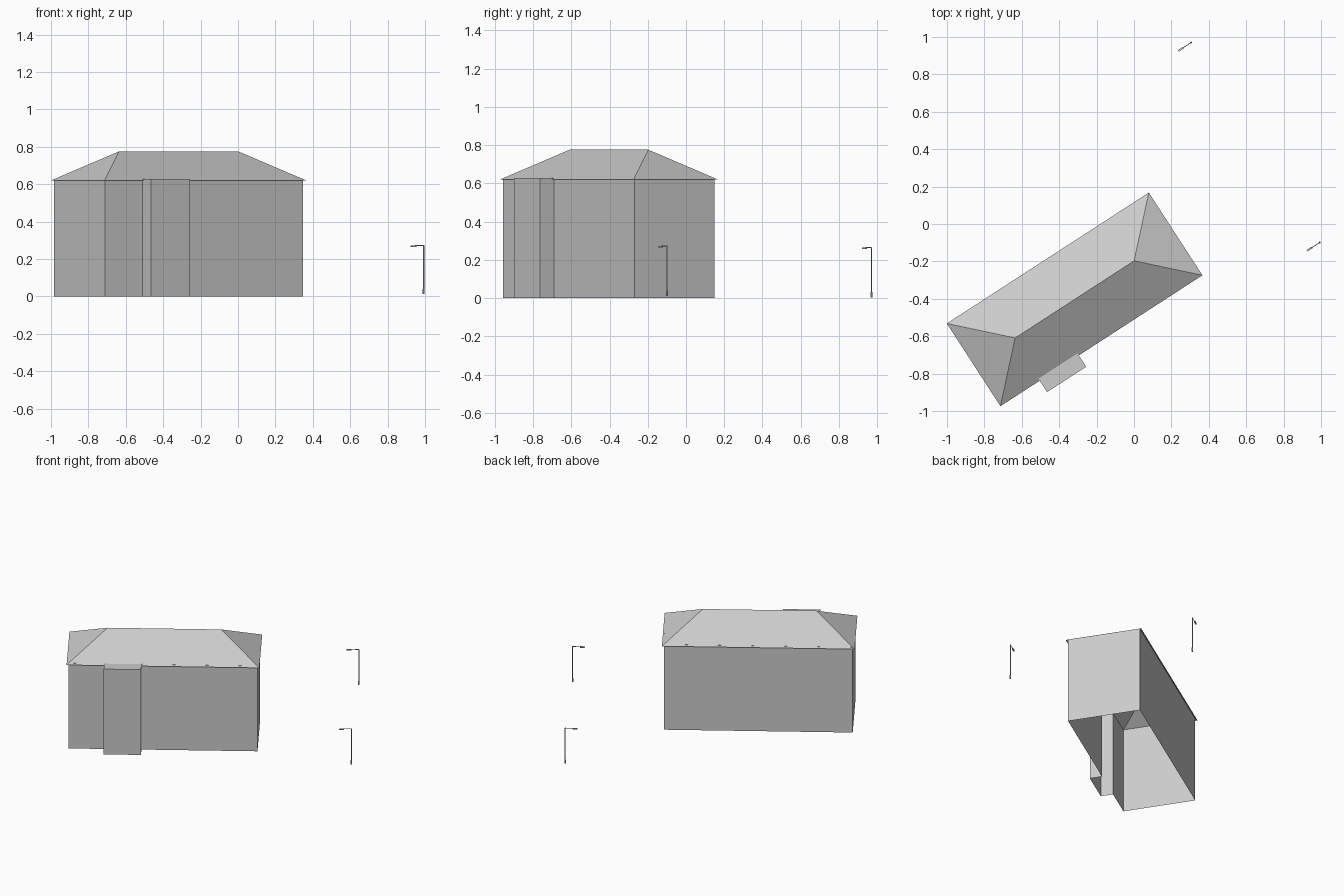
import bpy, bmesh, math
from mathutils import Matrix, Vector

if "Cube" in bpy.data.objects:
    bpy.data.objects.remove(bpy.data.objects["Cube"])

ANGLE = math.radians(32.95)
HOUSE = Matrix.Translation((-0.3175, -0.403, 0)) @ Matrix.Rotation(ANGLE, 4, 'Z')
EAVE, RIDGE, TOP = 0.62, 0.776, 0.628
HL, HW, INSET = 0.6435, 0.2635, 0.013      # roof half length / half width / overhang


def make(name, verts, faces, matrix):
    me = bpy.data.meshes.new(name)
    me.from_pydata(verts, [], faces)
    me.transform(matrix)
    me.update()
    ob = bpy.data.objects.new(name, me)
    bpy.context.collection.objects.link(ob)
    return ob


# Walls: one outline with the entrance bay, open at the bottom
wl, ww = HL - INSET, HW - INSET
b0, b1, bv = -0.393, -0.144, -0.336
outline = [(-wl, -ww), (b0, -ww), (b0, bv), (b1, bv), (b1, -ww),
           (wl, -ww), (wl, ww), (-wl, ww)]
n = len(outline)
make("walls",
     [(x, y, 0) for x, y in outline] + [(x, y, TOP) for x, y in outline],
     [(i, (i + 1) % n, (i + 1) % n + n, i + n) for i in range(n)], HOUSE)

# Flat roof of the entrance bay
make("entrance_roof",
     [(b0, bv, TOP), (b1, bv, TOP), (b1, -ww, TOP), (b0, -ww, TOP)],
     [(0, 1, 2, 3)], HOUSE)

# Hipped roof shell
rl = 0.379
make("hip_roof",
     [(-HL, -HW, EAVE), (HL, -HW, EAVE), (HL, HW, EAVE), (-HL, HW, EAVE),
      (-rl, 0, RIDGE), (rl, 0, RIDGE)],
     [(0, 1, 5, 4), (1, 2, 5), (2, 3, 4, 5), (3, 0, 4)], HOUSE)


def rod(bm, a, b, r, sides=8):
    a, b = Vector(a), Vector(b)
    rot = (b - a).to_track_quat('Z', 'Y').to_matrix().to_4x4()
    bmesh.ops.create_cone(bm, cap_ends=True, segments=sides, radius1=r, radius2=r,
                          depth=(b - a).length,
                          matrix=Matrix.Translation((a + b) / 2) @ rot)


# Street lamps: base sleeve, post, arm and flat lamp head
def street_lamp(name, x, y, z):
    bm = bmesh.new()
    rod(bm, (0, 0, 0), (0, 0, 0.028), 0.0055)
    rod(bm, (0, 0, 0.028), (0, 0, 0.261), 0.003)
    rod(bm, (0.002, 0, 0.260), (-0.055, 0, 0.260), 0.002)
    bmesh.ops.create_cube(bm, size=1, matrix=Matrix.Translation((-0.065, 0, 0.257))
                          @ Matrix.Diagonal((0.032, 0.010, 0.007, 1)))
    me = bpy.data.meshes.new(name)
    bm.to_mesh(me)
    bm.free()
    ob = bpy.data.objects.new(name, me)
    ob.matrix_world = Matrix.Translation((x, y, z)) @ Matrix.Rotation(ANGLE, 4, 'Z')
    bpy.context.collection.objects.link(ob)


street_lamp("street_lamp_right", 0.993, -0.099, 0.012)
street_lamp("street_lamp_back", 0.305, 0.970, 0.004)
